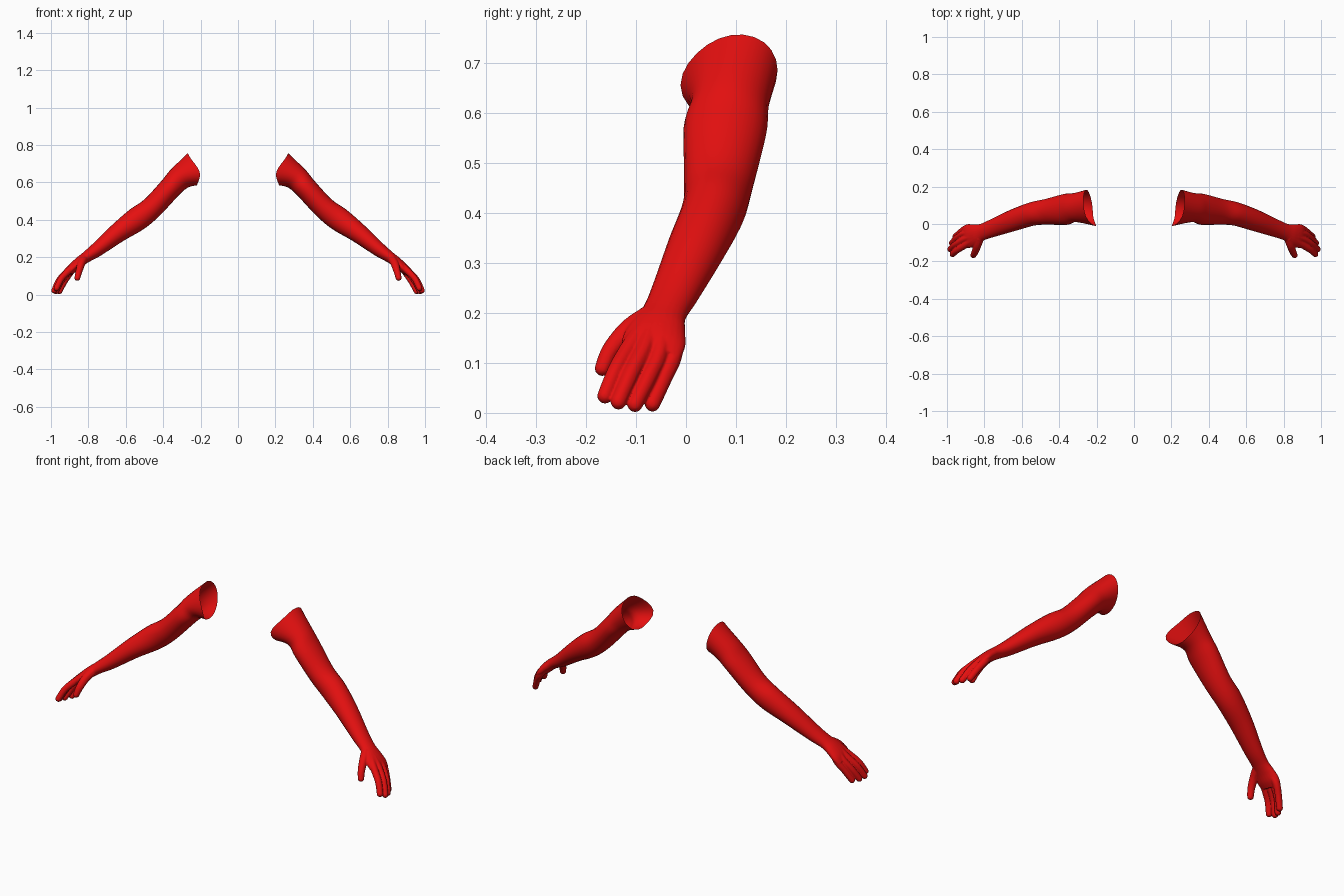
import bpy, bmesh
from math import cos, sin, pi
from mathutils import Vector

cube = bpy.data.objects.get("Cube")
if cube:
    bpy.data.objects.remove(cube, do_unlink=True)

# Single red for everything
red = bpy.data.materials.new("skin_red")
red.use_nodes = True
red.diffuse_color = (0.78, 0.005, 0.005, 1)
red.node_tree.nodes["Principled BSDF"].inputs["Base Color"].default_value = red.diffuse_color

SEGS = 24
STEPS = 6
WRIST = 6

# Limb sections from shoulder to knuckles: centre, half thickness, half width
SECTIONS = [
    ((0.245, 0.09, 0.67), 0.085, 0.09),
    ((0.315, 0.088, 0.62), 0.066, 0.078),
    ((0.367, 0.078, 0.565), 0.060, 0.083),
    ((0.46, 0.066, 0.465), 0.060, 0.070),
    ((0.542, 0.054, 0.402), 0.064, 0.063),
    ((0.645, 0.02, 0.328), 0.052, 0.058),
    ((0.755, -0.022, 0.240), 0.038, 0.048),
    ((0.812, -0.043, 0.200), 0.030, 0.045),
    ((0.850, -0.056, 0.172), 0.028, 0.056),
    ((0.882, -0.064, 0.142), 0.026, 0.064),
    ((0.905, -0.070, 0.118), 0.018, 0.060),
]

# Digits: joint points and radii at base and tip
DIGITS = [
    [(0.86, -0.03, 0.165), (0.897, -0.025, 0.117), (0.928, -0.044, 0.07), (0.955, -0.067, 0.018), 0.020, 0.016],
    [(0.87, -0.05, 0.165), (0.910, -0.053, 0.120), (0.948, -0.075, 0.07), (0.974, -0.102, 0.017), 0.020, 0.016],
    [(0.87, -0.07, 0.165), (0.912, -0.085, 0.125), (0.955, -0.110, 0.078), (0.983, -0.135, 0.022), 0.020, 0.016],
    [(0.86, -0.085, 0.17), (0.902, -0.113, 0.130), (0.945, -0.140, 0.085), (0.970, -0.162, 0.034), 0.020, 0.016],
    [(0.825, -0.075, 0.190), (0.838, -0.115, 0.165), (0.850, -0.150, 0.125), (0.859, -0.167, 0.089), 0.025, 0.016],
]


def key_rings():
    """One ring of points per limb section, square to the limb's path."""
    centres = [Vector(s[0]) for s in SECTIONS]
    rings = []
    for i, (_, thick, wide) in enumerate(SECTIONS):
        c = centres[i]
        t = (centres[min(i + 1, len(centres) - 1)] - centres[max(i - 1, 0)]).normalized()
        w = (Vector((0, 1, 0)) - t * t.y).normalized()
        u = t.cross(w) * thick
        w = w * wide
        if i == 0:  # slanted sleeve-like shoulder opening
            u, w = Vector((0.023, 0, 0.085)), Vector((0.01, 0.093, 0.015))
        ring = []
        for k in range(SEGS):
            a = 2 * pi * k / SEGS
            p = c + w * cos(a) + u * sin(a)
            if i == 0:  # pointed front corner
                p += Vector((-0.03, -0.008, 0)) * max(0, -cos(a)) ** 4
            ring.append(p)
        rings.append(ring)
    return rings


def spline(a, b, c, d, t):
    return 0.5 * (2 * b + (c - a) * t + (2 * a - 5 * b + 4 * c - d) * t * t
                  + (3 * b - a - 3 * c + d) * t ** 3)


def smooth_rings(keys):
    """Fill in rings between the key sections."""
    out = []
    last = len(keys) - 1
    for i in range(last):
        four = [keys[max(i - 1, 0)], keys[i], keys[i + 1], keys[min(i + 2, last)]]
        for s in range(STEPS):
            out.append([spline(*pts, s / STEPS) for pts in zip(*four)])
    out.append(keys[-1])
    return out


def loft(bm, rings, side, capped):
    rows = [[bm.verts.new((p.x * side, p.y, p.z)) for p in r] for r in rings]
    for a, b in zip(rows, rows[1:]):
        for k in range(SEGS):
            n = (k + 1) % SEGS
            face = (a[k], b[k], b[n], a[n])
            bm.faces.new(face if side < 0 else face[::-1])
    if capped:
        bm.faces.new(rows[0])
        bm.faces.new(rows[-1])


def digit(bm, joints, base, tip, side):
    """Closely spaced balls that fuse into one tapering finger."""
    pts = [Vector(j) for j in joints]
    path = [pts[0]] + pts + [pts[-1]]
    count = 10
    total = count * (len(pts) - 1)
    for n in range(total + 1):
        i = min(n // count, len(pts) - 2)
        p = spline(path[i], path[i + 1], path[i + 2], path[i + 3], n / count - i)
        r = base + (tip - base) * n / total
        made = bmesh.ops.create_icosphere(bm, subdivisions=2, radius=r)
        bmesh.ops.translate(bm, verts=made["verts"], vec=(p.x * side, p.y, p.z))


def finish(bm, name):
    for f in bm.faces:
        f.smooth = True
    mesh = bpy.data.meshes.new(name)
    bm.to_mesh(mesh)
    bm.free()
    mesh.materials.append(red)
    obj = bpy.data.objects.new(name, mesh)
    bpy.context.collection.objects.link(obj)
    return obj


def shrunk(ring, factor):
    mid = sum(ring, Vector()) / len(ring)
    return [mid + (p - mid) * factor for p in ring]


rings = smooth_rings(key_rings())
cut = (WRIST + 1) * STEPS
for side, label in ((1, "left"), (-1, "right")):
    # Hollow arm, open at the shoulder
    bm = bmesh.new()
    loft(bm, rings[:cut + 1], side, False)
    finish(bm, label + "_arm")

    # Hand, tucked into the wrist and fused into one skin
    bm = bmesh.new()
    tucked = [shrunk(r, 0.93 + 0.06 * k / STEPS) for k, r in enumerate(rings[cut - STEPS:cut])]
    loft(bm, tucked + rings[cut:], side, True)
    bmesh.ops.recalc_face_normals(bm, faces=bm.faces)
    for *joints, base, tip in DIGITS:
        digit(bm, joints, base, tip, side)
    hand = finish(bm, label + "_hand")
    fuse = hand.modifiers.new("fuse", "REMESH")
    fuse.mode = "VOXEL"
    fuse.voxel_size = 0.003
    fuse.use_smooth_shade = True
    soften = hand.modifiers.new("soften", "SMOOTH")
    soften.factor = 0.5
    soften.iterations = 4
